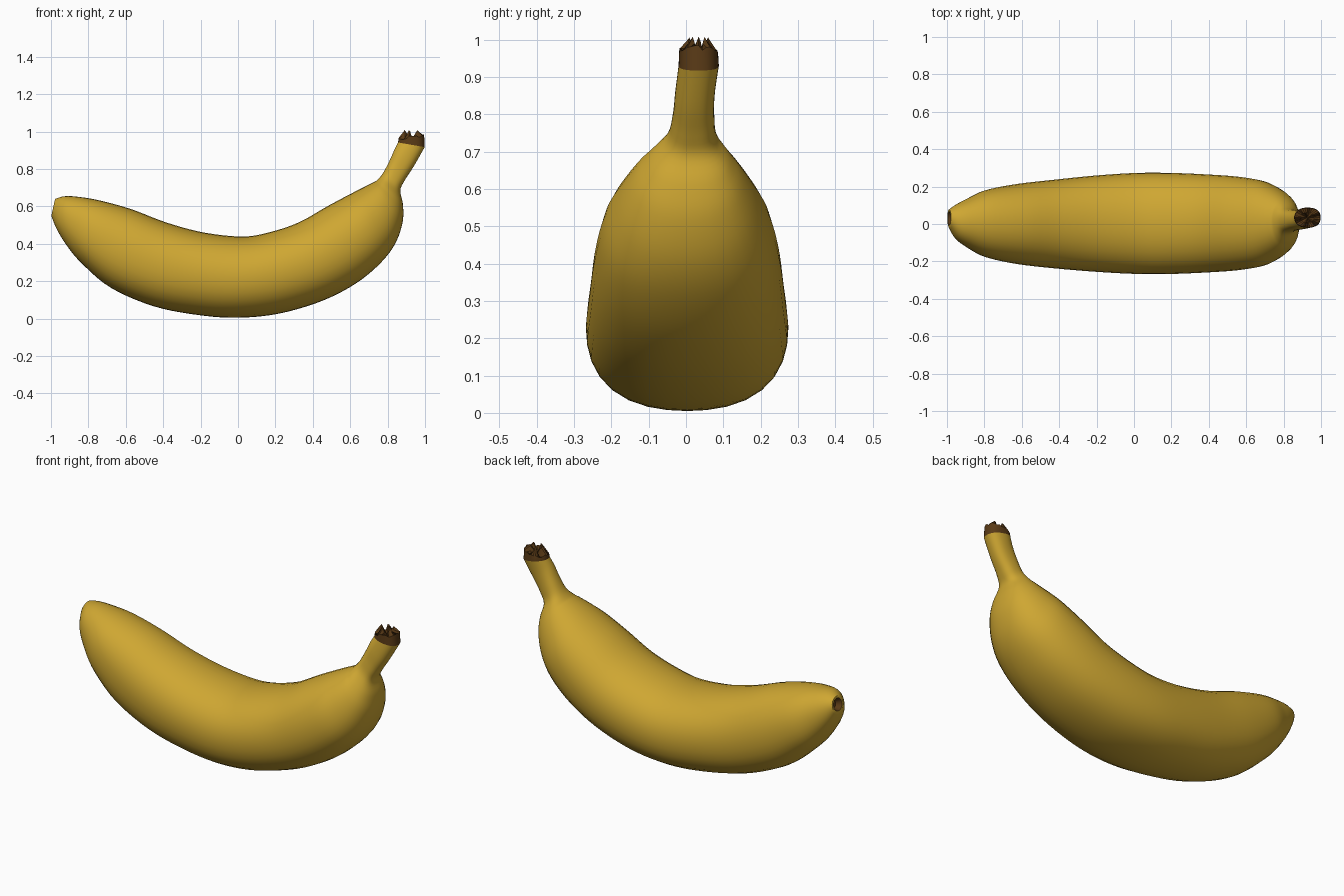
import bpy, bmesh, math, random
from mathutils import Vector

if "Cube" in bpy.data.objects:
    bpy.data.objects.remove(bpy.data.objects["Cube"])
random.seed(4)
N = 32      # points around each section
SUB = 5     # steps between sections

def material(name, col):
    m = bpy.data.materials.new(name)
    m.diffuse_color = (*col, 1)
    m.use_nodes = True
    m.node_tree.nodes["Principled BSDF"].inputs["Base Color"].default_value = m.diffuse_color
    return m

yellow = material("banana yellow", (0.62, 0.385, 0.032))
brown = material("dry brown", (0.10, 0.042, 0.008))

# sections: inner x, inner z, outer x, outer z, half width, centre y, ridge strength
S = [
    (-0.978, 0.640, -0.998, 0.550, 0.048, 0.030, 0.02),
    (-0.930, 0.654, -0.970, 0.480, 0.092, 0.012, 0.04),
    (-0.860, 0.652, -0.915, 0.390, 0.132, 0.005, 0.05),
    (-0.740, 0.632, -0.835, 0.295, 0.180, 0.002, 0.05),
    (-0.570, 0.585, -0.680, 0.165, 0.214, 0.0, 0.05),
    (-0.380, 0.513, -0.450, 0.066, 0.238, 0.0, 0.05),
    (-0.180, 0.460, -0.210, 0.019, 0.258, 0.002, 0.05),
    (0.030, 0.439, 0.000, 0.005, 0.270, 0.003, 0.05),
    (0.180, 0.465, 0.220, 0.027, 0.270, 0.003, 0.05),
    (0.330, 0.517, 0.450, 0.095, 0.262, 0.003, 0.05),
    (0.480, 0.602, 0.630, 0.188, 0.250, 0.003, 0.05),
    (0.600, 0.666, 0.760, 0.295, 0.228, 0.003, 0.05),
    (0.670, 0.702, 0.840, 0.400, 0.190, 0.004, 0.05),
    (0.720, 0.727, 0.880, 0.515, 0.148, 0.006, 0.05),
    (0.745, 0.742, 0.882, 0.610, 0.110, 0.010, 0.07),
    (0.775, 0.778, 0.868, 0.685, 0.068, 0.016, 0.10),
    (0.808, 0.840, 0.892, 0.740, 0.056, 0.020, 0.10),
    (0.835, 0.900, 0.940, 0.815, 0.053, 0.024, 0.08),
    (0.856, 0.942, 0.998, 0.917, 0.054, 0.034, 0.06),
]

def spline(a, b, c, d, t):
    return [0.5 * (2*q + (r-p)*t + (2*p-5*q+4*r-s)*t*t + (3*q-p-3*r+s)*t**3)
            for p, q, r, s in zip(a, b, c, d)]

def ring(s, scale=1.0):
    ix, iz, ox, oz, w, cy, a = s
    mid = Vector(((ix+ox)/2, cy, (iz+oz)/2))
    up = Vector(((ix-ox)/2, 0, (iz-oz)/2))
    pts = []
    for i in range(N):
        t = 2*math.pi*i/N
        k = a if math.sin(t) < 0 else a*0.5
        r = scale*(1 + k*(1-math.cos(4*t))/2)
        pts.append(mid + Vector((0, w*math.cos(t)*r, 0)) + up*math.sin(t)*r)
    return pts

def loft(name, rings, mats, centre=None, start=False, brown_below=0, angle=50):
    bm = bmesh.new()
    rows = [[bm.verts.new(p) for p in r] for r in rings]
    for j in range(len(rows)-1):
        for i in range(N):
            k = (i+1) % N
            f = bm.faces.new((rows[j][i], rows[j][k], rows[j+1][k], rows[j+1][i]))
            f.material_index = 1 if j < brown_below else 0
    if start:
        bm.faces.new(rows[0]).material_index = 1
    if centre:
        c = bm.verts.new(centre)
        for i in range(N):
            bm.faces.new((rows[-1][i], rows[-1][(i+1) % N], c))
    bmesh.ops.recalc_face_normals(bm, faces=bm.faces)
    me = bpy.data.meshes.new(name)
    bm.to_mesh(me)
    bm.free()
    ob = bpy.data.objects.new(name, me)
    bpy.context.collection.objects.link(ob)
    for m in mats:
        me.materials.append(m)
    bpy.ops.object.select_all(action='DESELECT')
    ob.select_set(True)
    bpy.context.view_layer.objects.active = ob
    bpy.ops.object.shade_smooth_by_angle(angle=math.radians(angle))

# peel: blossom-end hollow, body, neck and stem in one skin
hollow = [[p + Vector((0.03, 0, -0.006)) for p in ring(S[0], 0.45)], ring(S[0], 0.75)]
skin = []
for j in range(len(S)-1):
    for n in range(SUB):
        skin.append(ring(spline(S[max(j-1, 0)], S[j], S[j+1], S[min(j+2, len(S)-1)], n/SUB)))
skin.append(ring(S[-1]))
loft("banana_peel", hollow + skin, [yellow, brown], start=True, brown_below=1)

# dry, ragged stem end
base = ring(S[-1])
mid = Vector((0.927, 0.034, 0.93))
rim, inner = [], []
for i, p in enumerate(base):
    q = mid + (p-mid)*0.96
    q.z = 0.962 + 0.016*(p.x-0.856)/0.142 + random.uniform(-0.008, 0.008)
    rim.append(q)
    q = mid + (p-mid)*0.5
    q.z = 0.978 + 0.03*math.sin(i*5*2*math.pi/N)
    inner.append(q)
loft("stem_end", [base, rim, inner], [brown], centre=(0.927, 0.034, 0.955), angle=30)
